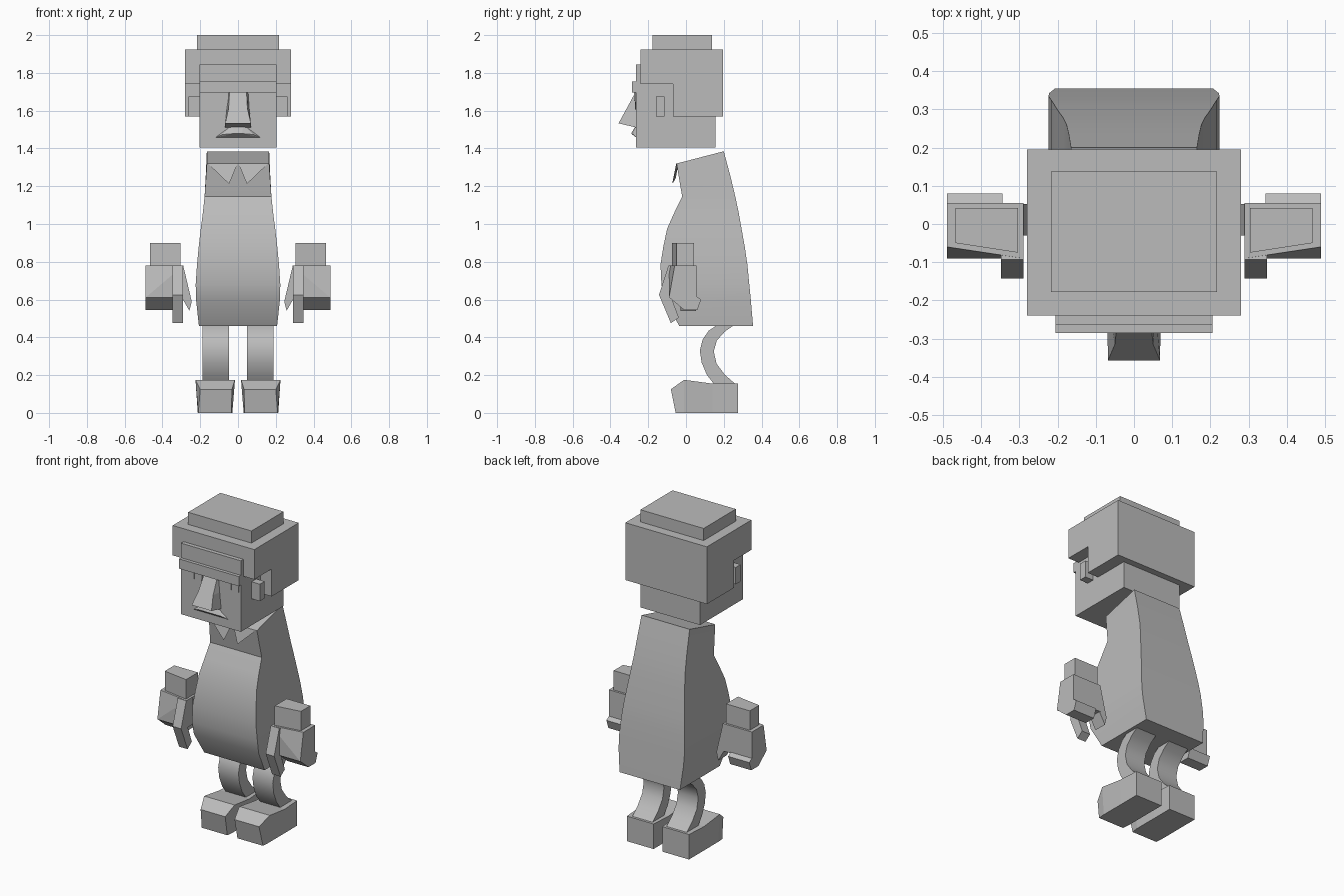
import bpy, bmesh, math

if "Cube" in bpy.data.objects:
    bpy.data.objects.remove(bpy.data.objects["Cube"])

grey = bpy.data.materials.new("plain grey")
grey.diffuse_color = (0.5, 0.5, 0.5, 1)
grey.use_nodes = True
grey.node_tree.nodes["Principled BSDF"].inputs["Base Color"].default_value = grey.diffuse_color


def finish(name, bm, smooth=False):
    bmesh.ops.recalc_face_normals(bm, faces=bm.faces[:])
    me = bpy.data.meshes.new(name)
    bm.to_mesh(me)
    bm.free()
    me.materials.append(grey)
    ob = bpy.data.objects.new(name, me)
    bpy.context.collection.objects.link(ob)
    if smooth:
        bpy.ops.object.select_all(action='DESELECT')
        ob.select_set(True)
        bpy.context.view_layer.objects.active = ob
        bpy.ops.object.shade_smooth_by_angle(angle=math.radians(30))
    return ob


def box(name, x0, x1, y0, y1, z0, z1):
    return hull(name, [(x, y, z) for x in (x0, x1) for y in (y0, y1) for z in (z0, z1)])


def hull(name, pts):
    """Convex solid around a few corner points."""
    bm = bmesh.new()
    for p in pts:
        bm.verts.new(p)
    bmesh.ops.convex_hull(bm, input=bm.verts[:])
    bmesh.ops.dissolve_limit(bm, angle_limit=0.02, verts=bm.verts[:], edges=bm.edges[:])
    return finish(name, bm)


def loft(name, rings, closed=False, smooth=False):
    """Bridge four-point rings, capped at both ends."""
    bm = bmesh.new()
    vs = [[bm.verts.new(p) for p in r] for r in rings]
    for a, b in zip(vs, vs[1:]):
        for i in range(4):
            j = (i + 1) % 4
            bm.faces.new((a[i], a[j], b[j], b[i]))
    bm.faces.new(vs[0])
    bm.faces.new(vs[-1])
    return finish(name, bm, smooth)


def prism(name, pts, a, b, axis):
    """Extrude a profile: axis x takes (y, z) points, axis y takes (x, z)."""
    bm = bmesh.new()
    put = (lambda p, d: (d, p[0], p[1])) if axis == 'x' else (lambda p, d: (p[0], d, p[1]))
    lo = [bm.verts.new(put(p, a)) for p in pts]
    hi = [bm.verts.new(put(p, b)) for p in pts]
    n = len(pts)
    bm.faces.new(lo)
    bm.faces.new(hi)
    for i in range(n):
        j = (i + 1) % n
        bm.faces.new((lo[i], lo[j], hi[j], hi[i]))
    return finish(name, bm)


# Head, hair and brow
box("head", -.205, .205, -.265, .155, 1.405, 1.845)
prism("hair", [(-.24, 1.74), (-.07, 1.74), (-.07, 1.57), (.195, 1.57),
               (.195, 1.925), (-.24, 1.925)], -.28, .28, 'x')
box("hair_top", -.217, .217, -.178, .137, 1.92, 2.0)
box("brow", -.205, .205, -.285, -.26, 1.695, 1.755)

# Nose and upper lip
loft("nose", [
    [(-.055, -.26, 1.697), (.055, -.26, 1.697), (.045, -.268, 1.697), (-.045, -.268, 1.697)],
    [(-.06, -.26, 1.61), (.06, -.26, 1.61), (.05, -.315, 1.61), (-.05, -.315, 1.61)],
    [(-.07, -.26, 1.51), (.07, -.26, 1.51), (.068, -.357, 1.533), (-.068, -.357, 1.533)]])
hull("mouth", [(s * x, y, z) for s in (-1, 1) for x, y, z in (
    (.12, -.264, 1.458), (.08, -.28, 1.474), (.02, -.29, 1.479), (.03, -.264, 1.525))])

# Torso: height front/back, depth front/back, half width
sections = [(.46, .46, -.035, .355, .207), (.60, .60, -.115, .343, .222),
            (.68, .68, -.13, .335, .224), (.785, .785, -.135, .325, .217),
            (.88, .88, -.12, .311, .208), (.975, .975, -.1, .294, .197),
            (1.06, 1.06, -.062, .279, .186), (1.145, 1.145, -.02, .261, .177),
            (1.23, 1.25, -.035, .236, .171), (1.32, 1.385, -.05, .2, .165)]
loft("torso", [[(-w, f, zf), (w, f, zf), (w, b, zb), (-w, b, zb)]
               for zf, zb, f, b, w in sections], smooth=True)

# Leg edges from hip to ankle: front depth, back depth, height
leg_rows = [(.165, .255, .465, .465), (.12, .205, .435, .43), (.088, .163, .388, .383),
            (.073, .147, .33, .325), (.083, .162, .266, .26), (.11, .205, .202, .202),
            (.15, .265, .15, .15)]

for side, s in (("left", -1), ("right", 1)):
    # Face details
    box(side + "_ear", s * .2, s * .262, -.16, -.113, 1.57, 1.675)
    prism(side + "_eye", [(s * .195, 1.698), (s * .192, 1.645), (s * .135, 1.607),
                          (s * .065, 1.618), (s * .055, 1.698)], -.27, -.262, 'y')
    box(side + "_pupil", s * .11, s * .145, -.274, -.262, 1.65, 1.697)

    # Collar flap
    hull(side + "_collar", [(s * .16, -.052, 1.32), (s * .002, -.052, 1.32),
                            (s * .047, -.073, 1.212), (s * .155, -.04, 1.32),
                            (s * .01, -.04, 1.32), (s * .05, -.055, 1.24)])

    # Bent leg and shoe
    loft(side + "_leg", [[(s * .048, f, zf), (s * .187, f, zf), (s * .187, b, zb),
                          (s * .048, b, zb)] for f, b, zf, zb in leg_rows], smooth=True)
    loft(side + "_shoe", [
        [(s * .035, -.055, 0), (s * .21, -.055, 0), (s * .2, -.08, .125), (s * .032, -.08, .125)],
        [(s * .03, -.01, 0), (s * .213, -.01, 0), (s * .225, -.01, .175), (s * .016, -.01, .175)],
        [(s * .03, .14, 0), (s * .213, .14, 0), (s * .222, .14, .155), (s * .02, .14, .155)],
        [(s * .03, .275, 0), (s * .213, .275, 0), (s * .213, .275, .155), (s * .03, .275, .155)]])

    # Cuff and palm, both with a slanted front
    hull(side + "_cuff", [(s * x, y, z) for z in (.77, .9)
                          for x, y in ((.304, .042), (.467, .042), (.467, -.05), (.304, -.075))])
    hull(side + "_palm", [(s * .29, .055, .78), (s * .49, .055, .78), (s * .49, -.06, .78),
                          (s * .29, -.09, .78), (s * .29, .055, .61), (s * .49, .055, .61),
                          (s * .49, -.09, .61), (s * .29, -.09, .61)])

    # Curled fingers, forefinger and thumb
    prism(side + "_fingers", [(-.09, .612), (.05, .62), (.08, .6), (.06, .545), (-.01, .545)],
          s * .345, s * .49, 'x')
    loft(side + "_forefinger", [[(s * .29, f, zf), (s * .348, f, zf), (s * .348, b, zb),
                                 (s * .29, b, zb)] for f, zf, b, zb in (
        (-.093, .78, -.05, .775), (-.143, .625, -.085, .63), (-.08, .475, -.038, .505))])
    prism(side + "_thumb", [(s * .29, .78), (s * .245, .59), (s * .257, .54), (s * .297, .61)],
          -.03, .052, 'y')
